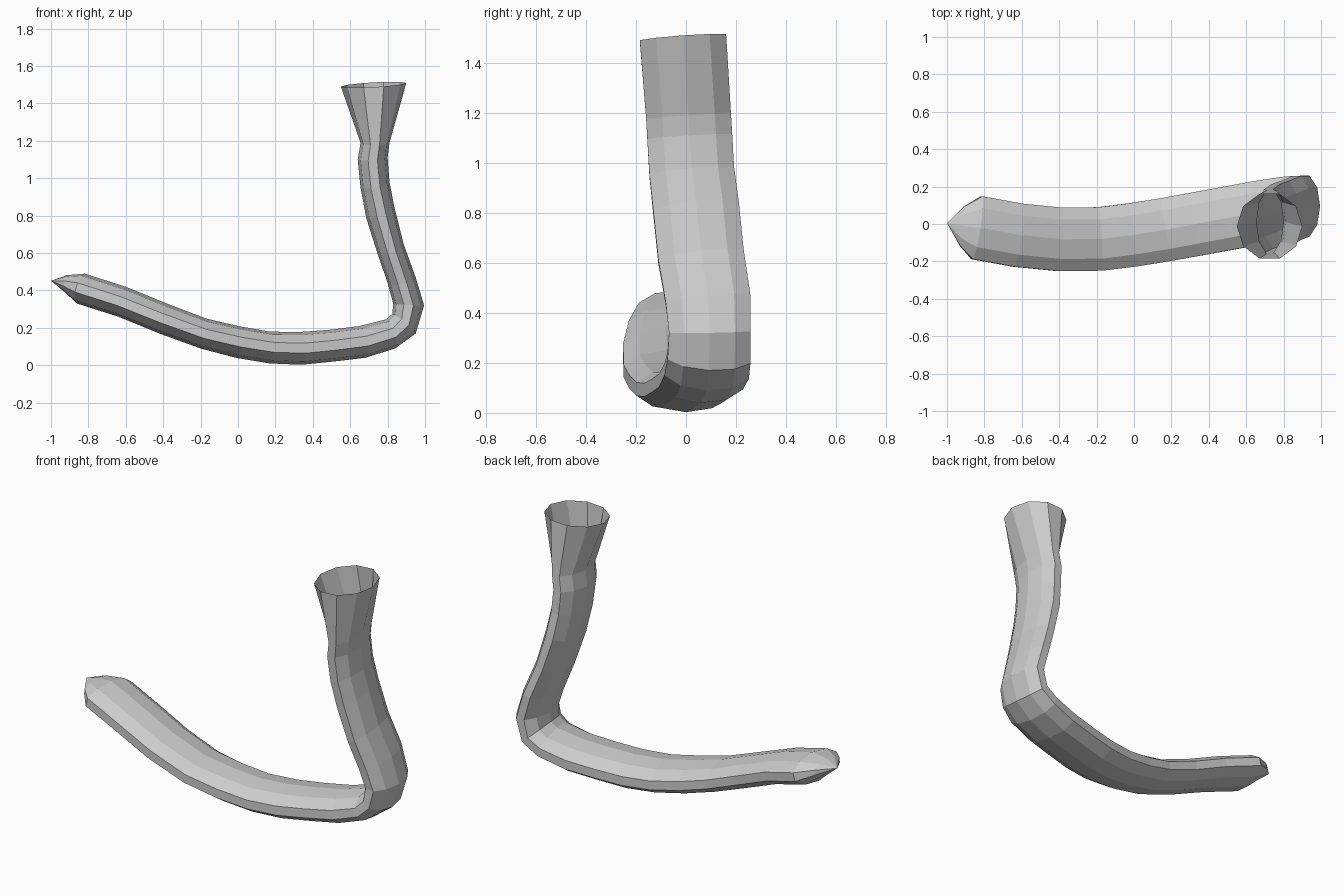
import bpy, bmesh, math
from mathutils import Vector

SIDES = 10

# Each ring: outer x, z / inner x, z / centre y / half width
RINGS = [
    (-0.925, 0.39, -0.915, 0.482, -0.012, 0.105),
    (-0.86, 0.33, -0.82, 0.49, -0.02, 0.17),
    (-0.64, 0.26, -0.60, 0.42, -0.06, 0.17),
    (-0.42, 0.17, -0.38, 0.33, -0.082, 0.17),
    (-0.20, 0.09, -0.17, 0.25, -0.08, 0.17),
    (-0.01, 0.04, 0.00, 0.21, -0.058, 0.17),
    (0.17, 0.01, 0.17, 0.18, -0.03, 0.17),
    (0.34, 0.003, 0.33, 0.178, 0.0, 0.17),
    (0.51, 0.02, 0.49, 0.19, 0.03, 0.17),
    (0.68, 0.04, 0.65, 0.21, 0.06, 0.17),
    (0.84, 0.09, 0.79, 0.245, 0.083, 0.17),
    (0.95, 0.17, 0.825, 0.275, 0.092, 0.166),
    (0.995, 0.32, 0.83, 0.33, 0.095, 0.163),
    (0.95, 0.47, 0.80, 0.44, 0.088, 0.17),
    (0.885, 0.65, 0.745, 0.60, 0.06, 0.172),
    (0.835, 0.85, 0.685, 0.79, 0.04, 0.172),
    (0.81, 0.98, 0.655, 0.95, 0.023, 0.17),
    (0.80, 1.11, 0.64, 1.10, 0.015, 0.17),
    (0.81, 1.19, 0.655, 1.19, 0.01, 0.17),
    (0.90, 1.51, 0.55, 1.49, -0.012, 0.173),
]
TIP = Vector((-1.0, 0.005, 0.452))


def build_sock():
    bm = bmesh.new()
    centres = [Vector(((a + c) / 2, y, (b + d) / 2)) for a, b, c, d, y, w in RINGS]
    loops = []
    for i, (ox, oz, ix, iz, y, w) in enumerate(RINGS):
        # ring frame: thickness axis in the bend plane, width axis across it
        thick = Vector((ox - ix, 0, oz - iz)) / 2
        tangent = centres[min(i + 1, len(RINGS) - 1)] - centres[max(i - 1, 0)]
        side = thick.cross(tangent).normalized()
        if side.y < 0:
            side = -side
        side *= w / math.cos(math.pi / SIDES)
        loop = []
        for k in range(SIDES):
            t = 2 * math.pi * k / SIDES
            loop.append(bm.verts.new(centres[i] + thick * math.cos(t) + side * math.sin(t)))
        loops.append(loop)
    # tube walls
    for a, b in zip(loops, loops[1:]):
        for k in range(SIDES):
            n = (k + 1) % SIDES
            bm.faces.new((a[k], a[n], b[n], b[k]))
    # pointed toe
    tip = bm.verts.new(TIP)
    for k in range(SIDES):
        bm.faces.new((tip, loops[0][(k + 1) % SIDES], loops[0][k]))
    bmesh.ops.recalc_face_normals(bm, faces=bm.faces)
    # an open tube: the toe must face -x
    if sum(f.normal.x for f in tip.link_faces) > 0:
        bmesh.ops.reverse_faces(bm, faces=bm.faces)
    mesh = bpy.data.meshes.new("sock")
    bm.to_mesh(mesh)
    bm.free()
    obj = bpy.data.objects.new("sock", mesh)
    bpy.context.collection.objects.link(obj)
    return obj


build_sock()
